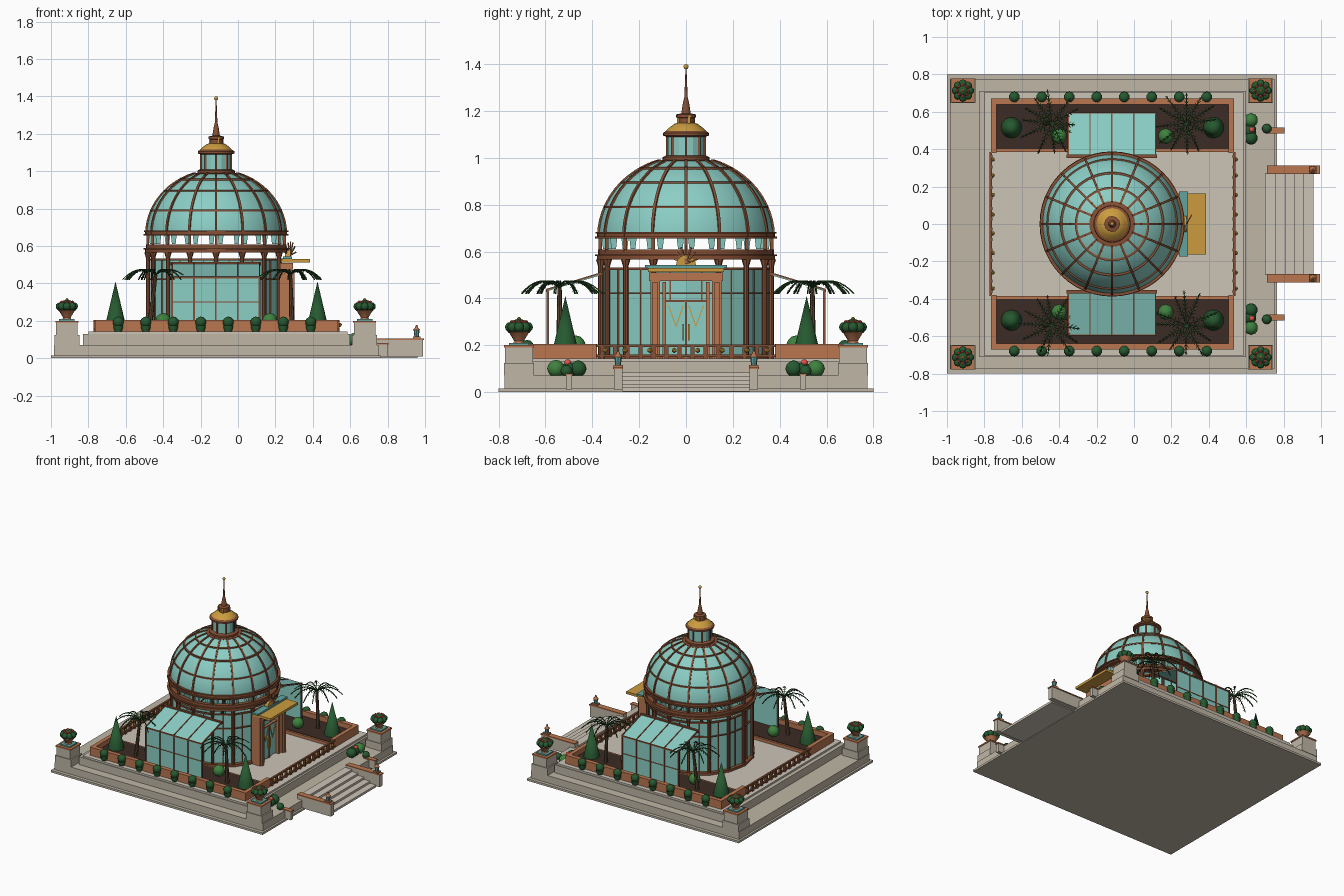
import bpy, bmesh, random
from math import sin, cos, pi, sqrt, radians
from mathutils import Vector, Matrix

if "Cube" in bpy.data.objects:
    bpy.data.objects.remove(bpy.data.objects["Cube"])

random.seed(4)
CX = -0.117  # rotunda axis
COL = dict(stone=(.52, .47, .38), pave=(.6, .55, .47), brick=(.48, .18, .08), copper=(.24, .08, .035),
           glass=(.26, .62, .56), gold=(.6, .33, .05), soil=(.045, .025, .018), leaf=(.02, .1, .03),
           frond=(.02, .07, .02), hedge=(.05, .22, .05), red=(.75, .08, .06), trunk=(.1, .06, .03), teal=(.12, .36, .34))
MATS = {}
for k, c in COL.items():
    MATS[k] = bpy.data.materials.new(k)
    MATS[k].diffuse_color = (*c, 1)

def finish(name, bm, mat, smooth=True):
    bmesh.ops.remove_doubles(bm, verts=bm.verts, dist=1e-5)
    bmesh.ops.recalc_face_normals(bm, faces=bm.faces)
    me = bpy.data.meshes.new(name)
    bm.to_mesh(me); bm.free()
    ob = bpy.data.objects.new(name, me)
    bpy.context.collection.objects.link(ob)
    me.materials.append(MATS[mat])
    if smooth:
        bpy.ops.object.select_all(action='DESELECT')
        bpy.context.view_layer.objects.active = ob
        ob.select_set(True)
        bpy.ops.object.shade_smooth_by_angle(angle=radians(35))

def box(bm, x0, x1, y0, y1, z0, z1):
    m = Matrix.Translation(((x0+x1)/2, (y0+y1)/2, (z0+z1)/2)) @ Matrix.Diagonal((x1-x0, y1-y0, z1-z0, 1))
    bmesh.ops.create_cube(bm, size=1, matrix=m)

def mbox(bm, x0, x1, y0, y1, z0, z1):  # mirrored in y
    box(bm, x0, x1, y0, y1, z0, z1); box(bm, x0, x1, -y1, -y0, z0, z1)

def ball(bm, x, y, z, r, sub=2):
    bmesh.ops.create_icosphere(bm, subdivisions=sub, radius=r, matrix=Matrix.Translation((x, y, z)))

def beam(bm, p, q, r, n=4, r2=None):
    p, q = Vector(p), Vector(q); d = q-p
    m = Matrix.Translation((p+q)/2) @ d.to_track_quat('Z', 'Y').to_matrix().to_4x4() @ Matrix.Rotation(pi/4, 4, 'Z')
    bmesh.ops.create_cone(bm, cap_ends=True, segments=n, radius1=r, radius2=r if r2 is None else r2, depth=d.length, matrix=m)

def lathe(bm, x, y, prof, n=24, closed=False, cap=True):
    rings = [[bm.verts.new((x+r*cos(2*pi*i/n), y+r*sin(2*pi*i/n), z)) for i in range(n)] for r, z in prof]
    pairs = list(zip(rings, rings[1:])) + ([(rings[-1], rings[0])] if closed else [])
    for a, b in pairs:
        for i in range(n):
            bm.faces.new((a[i], a[(i+1) % n], b[(i+1) % n], b[i]))
    if cap and not closed:
        for k in (0, -1):
            if prof[k][0] > 1e-4:
                bm.faces.new(rings[k])

def ring(bm, r0, r1, z0, z1, n=48):
    lathe(bm, CX, 0, [(r0, z0), (r1, z0), (r1, z1), (r0, z1)], n, True)

def prism(bm, yz, x0, x1):
    a, b = ([bm.verts.new((x, y, z)) for y, z in yz] for x in (x0, x1))
    bm.faces.new(a); bm.faces.new(b[::-1])
    for i in range(len(a)):
        j = (i+1) % len(a); bm.faces.new((a[i], b[i], b[j], a[j]))

N = bmesh.new
CORNERS = [(x, s*.713) for x in (-.915, .677) for s in (1, -1)]
PI16 = [2*pi*i/16 for i in range(16)]
def pol(r, a, z): return (CX+r*cos(a), r*sin(a), z)

# stepped stone base, corner pedestals, stairs
b = N()
box(b, -1, .765, -.8, .8, 0, .015); box(b, -.985, .75, -.775, .775, .015, .07)
box(b, -.83, .6, -.71, .71, .07, .13)
for x, y in CORNERS:
    box(b, x-.067, x+.067, y-.065, y+.065, .07, .125); box(b, x-.057, x+.057, y-.06, y+.06, .125, .19)
mbox(b, .71, .99, .272, .308, .01, .098); mbox(b, .71, .8, .487, .513, .01, .072)
finish("stone_base", b, 'stone', False)
b = N()
box(b, -.8, .585, -.705, .705, .13, .143)
for i in range(5):
    box(b, .7, .76+.05*i, -.272, .272, .002, .083-.016*i)
finish("terrace_floor_and_steps", b, 'pave', False)
# brick parapets, caps
b = N()
mbox(b, -.765, .535, .64, .672, .14, .205)
for x in (-.765, .505): mbox(b, x, x+.03, .38, .65, .14, .205)
mbox(b, -.735, .505, .385, .4, .14, .165)
for x, y in CORNERS: box(b, x-.062, x+.062, y-.064, y+.064, .19, .2)
mbox(b, .71, .995, .268, .312, .098, .106); mbox(b, .71, .805, .483, .517, .072, .08)
mbox(b, .935, .975, .27, .31, .106, .116)
finish("brick_parapet", b, 'brick', False)
b = N(); mbox(b, -.735, .505, .4, .64, .14, .168); finish("planting_soil", b, 'soil', False)
# railings
b, g = N(), N()
for x in (-.765, .535):
    for z in (.155, .198): box(b, x-.007, x+.007, -.385, .385, z-.005, z+.005)
    for i in range(14):
        y = -.36+.72*i/13
        box(b, x-.008, x+.008, y-.008, y+.008, .14, .2)
    for y in (.05, .155, .26, .345):
        for s in (1, -1): ball(g, x+.01, s*y, .178, .012, 1)
finish("railings", b, 'copper', False); finish("railing_bosses", g, 'gold')

# drum glass, columns, cornice rings
b = N(); lathe(b, CX, 0, [(.352, .143), (.352, .53)], 16, cap=False); finish("drum_glass", b, 'glass', False)
b = N()
ring(b, .33, .378, .14, .16, 16); ring(b, .345, .361, .418, .426, 16); ring(b, .345, .361, .522, .532, 16)
ring(b, .335, .38, .565, .58); ring(b, .34, .388, .58, .588); ring(b, .345, .375, .588, .608)
ring(b, .35, .388, .655, .664); ring(b, .35, .378, .664, .676); ring(b, .35, .386, .676, .684)
for k, a in enumerate(PI16):
    if k:
        beam(b, pol(.364, a, .143), pol(.364, a, .57), .011, 8)
        beam(b, pol(.364, a, .535), pol(.364, a, .565), .011, 8, .02)
    beam(b, pol(.366, a, .6), pol(.366, a, .66), .01)
    m = a+pi/16
    beam(b, pol(.348, m, .15), pol(.348, m, .53), .004)
finish("drum_columns_and_cornices", b, 'copper')
b = N()
for a in PI16:
    for f in (-.07, .07):
        beam(b, pol(.345, a+f, .61), pol(.345, a+f, .66), .014, 4, .022)
finish("clerestory_glass", b, 'glass', False)

# dome with ribs and hoops
def dome_r(z): return .372*sqrt(max(0, 1-((z-.66)/.345)**2))
zs = [.66+.345*sin(radians(72)*i/12) for i in range(13)]
b = N(); lathe(b, CX, 0, [(dome_r(z), z) for z in zs], 64, cap=False); finish("dome_glass", b, 'glass')
b = N()
for a in PI16:
    for z0, z1 in zip(zs, zs[1:]):
        beam(b, pol(dome_r(z0)+.002, a, z0), pol(dome_r(z1)+.002, a, z1), .0085)
for z in (.79, .895, .955):
    r = dome_r(z); ring(b, r-.006, r+.006, z-.005, z+.005)
finish("dome_ribs", b, 'copper')
# lantern and spire
b = N(); lathe(b, CX, 0, [(.078, .99), (.078, 1.095)], 16); finish("lantern_glass", b, 'glass', False)
b = N()
lathe(b, CX, 0, [(.12, .975), (.122, .988), (.1, .99), (.1, 1.003), (.085, 1.01), (.07, 1.01)], 32)
lathe(b, CX, 0, [(.08, 1.088), (.098, 1.095), (.098, 1.106), (.085, 1.115)], 32)
for a in PI16[::2]: beam(b, pol(.08, a, 1), pol(.08, a, 1.09), .007)
lathe(b, CX, 0, [(.036, 1.14), (.036, 1.17), (.042, 1.173), (.042, 1.185), (.02, 1.19), (.014, 1.23), (.007, 1.26), (.002, 1.385)], 12)
finish("lantern_frame_and_spire", b, 'copper')
b = N(); lathe(b, CX, 0, [(.088, 1.112), (.07, 1.13), (.05, 1.145), (.03, 1.15)], 16)
ball(b, CX, 0, 1.389, .011)
for a in PI16[::4]: beam(b, pol(.037, a+.39, 1.145), pol(.037, a+.39, 1.18), .007)
finish("lantern_gold_roof_and_finial", b, 'gold')

# side wings with lean-to glass roof, open ends
g, f = N(), N()
for s in (1, -1):
    prism(g, [(s*.36, .5), (s*.595, .43), (s*.595, .436), (s*.36, .508)], -.355, .118)
    y0, y1 = sorted((s*.584, s*.592)); box(g, -.35, .113, y0, y1, .15, .43)
    beam(f, (-.36, s*.362, .505), (.123, s*.362, .505), .012)
    beam(f, (-.357, s*.592, .432), (.12, s*.592, .432), .007)
    beam(f, (-.35, s*.592, .3), (.113, s*.592, .3), .004)
    for i in range(5):
        x = -.352+.467*i/4
        beam(f, (x, s*.592, .15), (x, s*.592, .432), .006); beam(f, (x, s*.362, .508), (x, s*.596, .437), .005)
finish("wing_glass", g, 'glass', False); finish("wing_frames", f, 'copper', False)

# entrance portal
b = N()
mbox(b, .225, .29, .112, .152, .143, .48); mbox(b, .27, .302, .122, .142, .143, .47)
mbox(b, .235, .28, .085, .1, .143, .47)
box(b, .225, .295, -.158, .158, .475, .51); box(b, .245, .265, -.085, .085, .385, .393)
box(b, .245, .265, -.004, .004, .143, .39)
for i in range(7):
    a = pi*(i+.5)/7; beam(b, (.28, 0, .55), (.28+.03*cos(a), .05*cos(a), .55+.075*sin(a)), .004)
finish("portal_frame", b, 'brick', False)
b = N(); mbox(b, .252, .258, .004, .085, .15, .385); finish("door_glass", b, 'glass', False)
b = N(); box(b, .24, .29, -.175, .175, .53, .543); finish("portal_coping", b, 'teal', False)
b = N()
box(b, .23, .385, -.163, .163, .512, .53)
prism(b, [(.042*cos(pi*i/12), .543+.042*sin(pi*i/12)) for i in range(13)], .25, .28)
for s in (1, -1):
    beam(b, (.262, s*.012, .22), (.262, s*.012, .29), .005)
    beam(b, (.26, s*.075, .37), (.26, s*.042, .28), .003); beam(b, (.26, s*.042, .28), (.26, s*.012, .37), .003)
finish("canopy_and_gold_trim", b, 'gold', False)

# palms: leaning trunk, drooping fronds with leaflets
def palm(t, l, x, y, zt, lean):
    beam(t, (x-lean, y, .15), (x, y, zt), .015, 8, .009)
    for i in range(12):
        a = 2*pi*i/12+random.uniform(-.15, .15); L = random.uniform(.155, .185)
        d, n = Vector((cos(a), sin(a), 0)), Vector((-sin(a), cos(a), 0))
        pts = [Vector((x, y, zt)) + d*L*k/9 + Vector((0, 0, .14*k/9-.165*(k/9)**2)) for k in range(10)]
        for k in range(9):
            beam(l, pts[k], pts[k+1], .0035, 4)
            if k > 1:
                for s in (1, -1):
                    tip = pts[k] + d*.016 + n*s*.028*(1.15-k/10) - Vector((0, 0, .012))
                    l.faces.new([l.verts.new(v) for v in (pts[k]-d*.004, pts[k]+d*.004, tip)])
t, l = N(), N()
for s in (1, -1):
    palm(t, l, -.44, s*.54, .445, .035); palm(t, l, .28, s*.54, .445, -.01)
palm(t, l, CX, 0, .5, .04)
finish("palm_trunks", t, 'trunk'); finish("palm_fronds", l, 'frond', False)

# cone trees, edge bushes, bed shrubs
b, h = N(), N()
for s in (1, -1):
    for x in (-.655, .425): lathe(b, x, s*.515, [(.056, .165), (.052, .19), (0, .41)], 20)
    for i in range(8):
        x = -.64+.147*i
        lathe(b, x, s*.678, [(.018, .14), (.026, .165), (.026, .175)], 10); ball(b, x, s*.678, .193, .03)
    for x in (.17, -.4): ball(h, x, s*.47, .2, .042)
    ball(h, .625, s*.555, .1, .038); ball(b, .625, s*.46, .1, .036)
    ball(b, .62, s*.5, .095, .035); ball(b, .71, s*.51, .09, .026)
finish("cone_trees_and_bushes", b, 'leaf'); finish("bed_shrubs", h, 'hedge')

# corner urns with flowers, stair lamps
u, l, r, k, g = N(), N(), N(), N(), N()
for x, y in CORNERS:
    box(k, x-.042, x+.042, y-.042, y+.042, .2, .209)
    lathe(u, x, y, [(.025, .208), (.02, .217), (.04, .25), (.048, .256), (.04, .258)], 16)
    ball(l, x, y, .28, .034)
    for i in range(8):
        c, s = cos(pi*i/4), sin(pi*i/4)
        ball(l, x+.038*c, y+.038*s, .277, .022); ball(r, x+.03*c, y+.03*s, .299, .0095, 1)
    ball(g, x, y, .312, .01, 1)
for s in (1, -1):
    lathe(k, .955, s*.29, [(.012, .116), (.016, .15)], 8)
    lathe(u, .955, s*.29, [(.02, .15), (.008, .163), (.004, .178)], 8)
    ball(r, .63, s*.505, .125, .015)
finish("urns_and_lamp_caps", u, 'brick'); finish("urn_foliage", l, 'leaf'); finish("flowers", r, 'red')
finish("urn_plinths_and_lamps", k, 'teal', False); finish("flower_centres", g, 'gold')

for m in bpy.data.materials:
    if m.users and not m.is_grease_pencil:
        m.use_nodes = True
        m.node_tree.nodes["Principled BSDF"].inputs["Base Color"].default_value = m.diffuse_color
